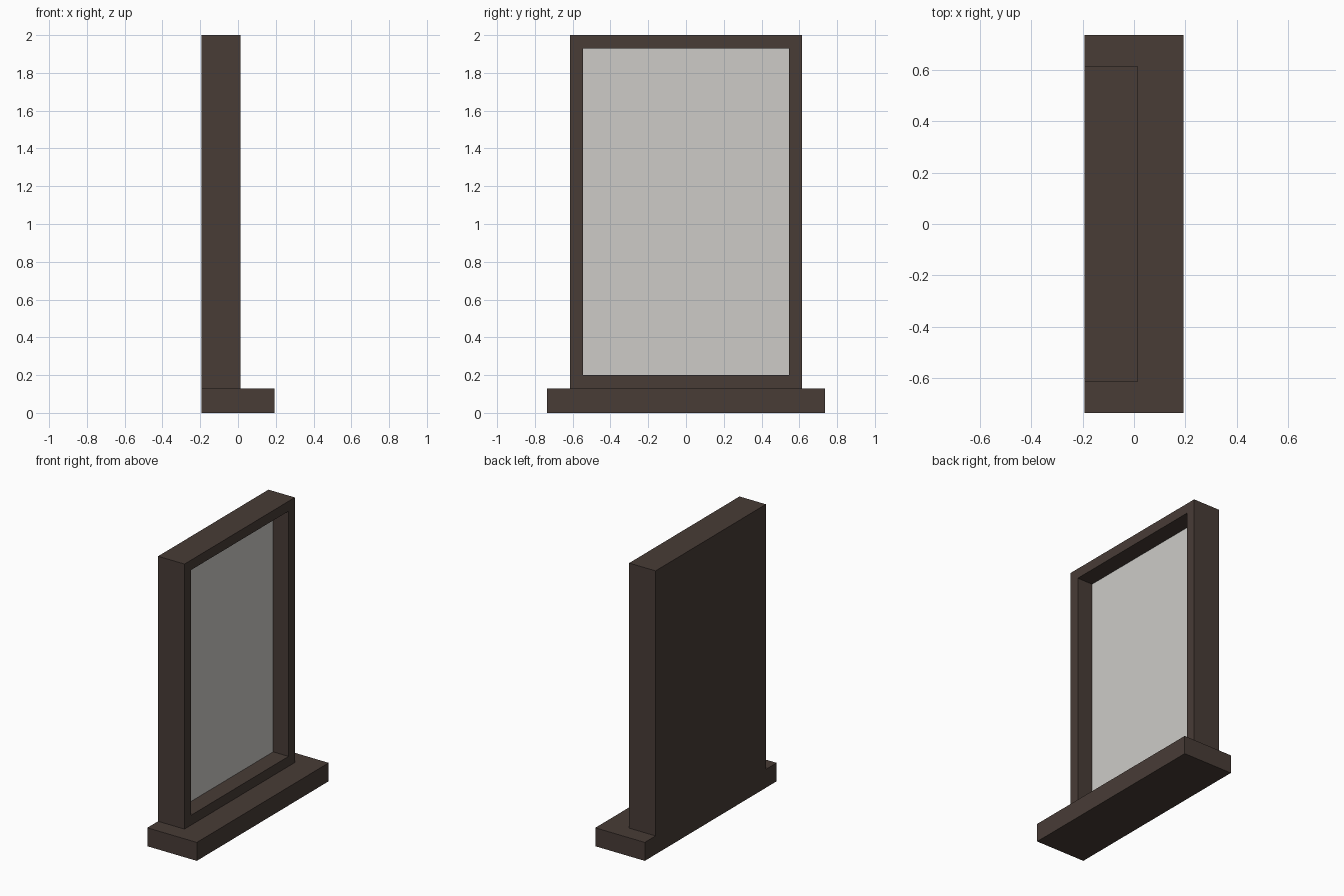
import bpy, bmesh

if "Cube" in bpy.data.objects:
    bpy.data.objects.remove(bpy.data.objects["Cube"])


def material(name, color):
    m = bpy.data.materials.new(name)
    m.diffuse_color = (*color, 1.0)
    m.use_nodes = True
    m.node_tree.nodes["Principled BSDF"].inputs["Base Color"].default_value = m.diffuse_color
    return m


wood = material("dark brown", (0.065, 0.045, 0.037))
pane = material("pale grey", (0.61, 0.60, 0.575))


def box(name, lo, hi, mats, edit=None):
    """Flat-faced box between two corners, optionally edited in bmesh."""
    bm = bmesh.new()
    bmesh.ops.create_cube(bm, size=1)
    for v in bm.verts:
        v.co = [hi[i] if v.co[i] > 0 else lo[i] for i in range(3)]
    if edit:
        edit(bm)
    mesh = bpy.data.meshes.new(name)
    bm.to_mesh(mesh)
    bm.free()
    for m in mats:
        mesh.materials.append(m)
    ob = bpy.data.objects.new(name, mesh)
    bpy.context.collection.objects.link(ob)
    return ob


def recess(bm):
    """Border the room-side face, then sink the pane into the frame."""
    bm.normal_update()
    face = max(bm.faces, key=lambda f: f.normal.x)
    bmesh.ops.inset_region(bm, faces=[face], thickness=0.07, use_even_offset=True)
    ext = bmesh.ops.extrude_discrete_faces(bm, faces=[face])
    floor = ext["faces"][0]
    bmesh.ops.translate(bm, verts=floor.verts, vec=(-0.12, 0, 0))
    floor.material_index = 1
    bmesh.ops.recalc_face_normals(bm, faces=bm.faces)


# Window frame with its recessed pane
box("window_frame", (-0.193, -0.615, 0.13), (0.013, 0.615, 2.0), [wood, pane], recess)
# Wide sill below, flush at the back
box("window_sill", (-0.193, -0.735, 0.0), (0.193, 0.735, 0.13), [wood])
